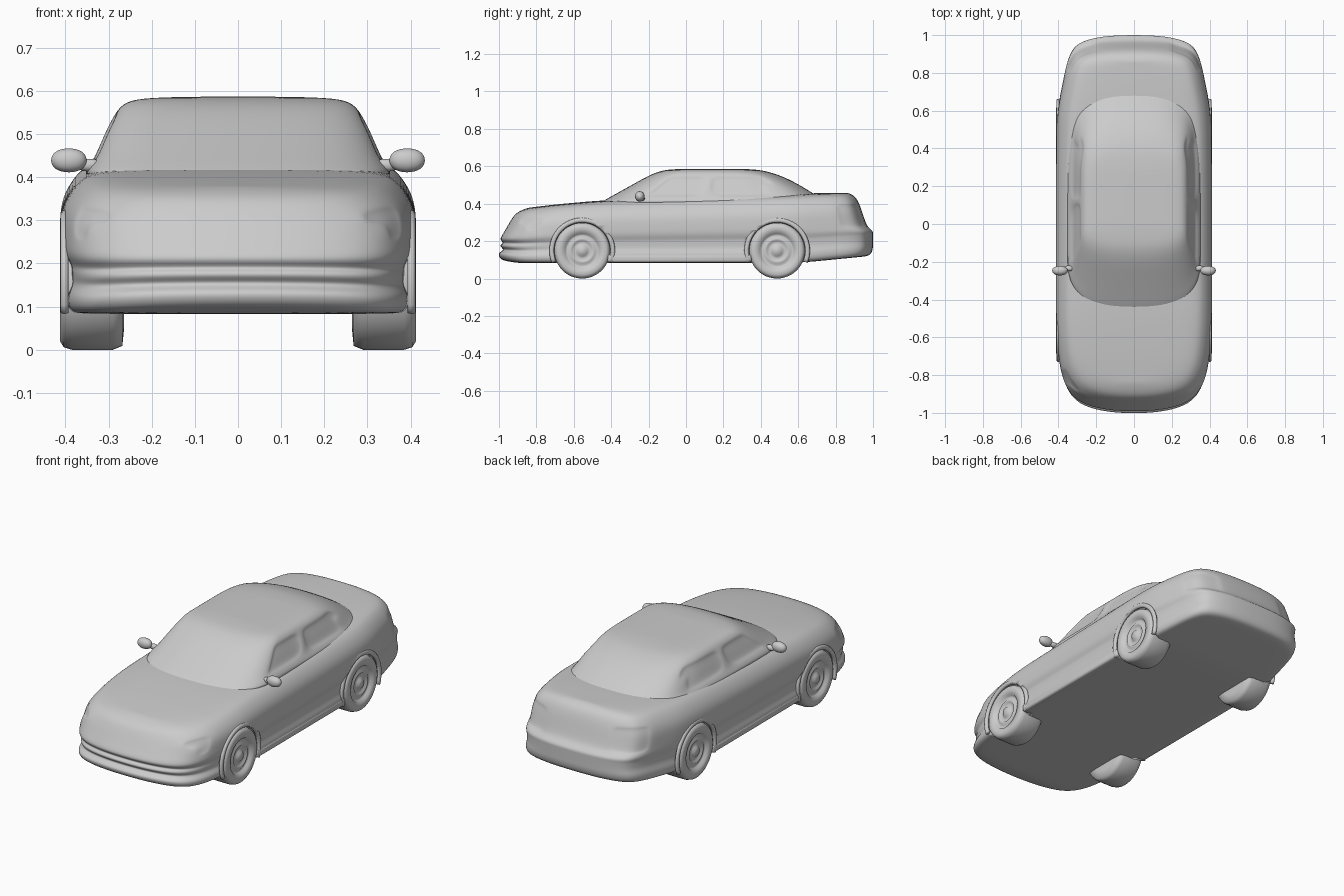
import bpy, bmesh, math
from mathutils import Matrix, Vector

if "Cube" in bpy.data.objects:
    bpy.data.objects.remove(bpy.data.objects["Cube"])


def lerp_table(tab, v):
    for (a, p), (b, q) in zip(tab, tab[1:]):
        if v <= b:
            return p + (q - p) * max(0, (v - a) / (b - a))
    return tab[-1][1]


def finish(name, bm, subsurf=0):
    bmesh.ops.recalc_face_normals(bm, faces=bm.faces)
    me = bpy.data.meshes.new(name)
    bm.to_mesh(me)
    bm.free()
    ob = bpy.data.objects.new(name, me)
    bpy.context.collection.objects.link(ob)
    for p in me.polygons:
        p.use_smooth = True
    if subsurf:
        m = ob.modifiers.new("smooth", 'SUBSURF')
        m.levels = m.render_levels = subsurf
    return ob


def loft(plan, levels, height):
    """Stack plan outlines: plan = (width fraction, length fraction), levels = (t, front, back, half width)."""
    bm = bmesh.new()
    rings = []
    for t, yf, yr, w in levels:
        half = [(f * w, yf + s * (yr - yf)) for f, s in plan]
        pts = half + [(-x, y) for x, y in reversed(half)]
        rings.append([bm.verts.new((x, y, height(t, y))) for x, y in pts])
    n = len(rings[0])
    for a, b in zip(rings, rings[1:]):
        for i in range(n):
            j = (i + 1) % n
            bm.faces.new((a[i], a[j], b[j], b[i]))
    for r in (rings[0], rings[-1]):
        for i in range(n // 2 - 1):
            bm.faces.new((r[i], r[i + 1], r[n - 2 - i], r[n - 1 - i]))
    bmesh.ops.recalc_face_normals(bm, faces=bm.faces)
    return bm


def recess(bm, test, thick, depth):
    for side in (-1, 1):
        fs = [f for f in bm.faces
              if f.calc_center_median().x * side > 0.1 and test(f.calc_center_median(), f.normal)]
        if fs:
            bmesh.ops.inset_region(bm, faces=fs, thickness=thick, depth=depth, use_even_offset=True)


# Lower body: bumpers, sides, bonnet and boot lid
BOTTOM = [(-1, .10), (-.9, .083), (.6, .083), (1, .122)]
TOP = [(-1, .35), (-.9, .366), (-.7, .39), (-.45, .412), (.2, .43), (.7, .45), (.88, .452), (1, .44)]
body_plan = [(.2, 0), (.5, .009), (.72, .026), (.85, .055), (.93, .095), (.97, .145), (1, .22),
             (1, .3), (1, .4), (1, .5), (1, .6), (1, .7), (.99, .79), (.96, .84), (.91, .89),
             (.87, .93), (.80, .965), (.70, .982), (.48, .995), (.2, 1)]
body_levels = [(0, -.95, .94, .36), (.005, -.985, .98, .395), (.06, -1.0, .995, .408), (.14, -1.005, 1.0, .408),
               (.19, -.985, 1.0, .402), (.235, -.975, 1.0, .398), (.28, -.993, 1.0, .398),
               (.33, -.992, 1.0, .399), (.365, -.975, 1.0, .400), (.42, -.993, 1.0, .408),
               (.48, -.992, .972, .413), (.58, -.975, .958, .413), (.73, -.952, .942, .411),
               (.85, -.932, .928, .392), (.95, -.91, .91, .362), (1.0, -.87, .885, .325), (1.02, -.84, .86, .18)]


def body_height(t, y):
    b = lerp_table(BOTTOM, y)
    return b + t * (lerp_table(TOP, y) - b)


bm = loft(body_plan, body_levels, body_height)
# Tail lamp and headlamp recesses
recess(bm, lambda c, n: c.y > .80 and .28 < c.z < .40 and abs(c.x) > .22 and abs(n.z) < .7, .008, -.006)
recess(bm, lambda c, n: c.y < -.80 and .27 < c.z < .335 and abs(c.x) > .26 and abs(n.z) < .7, .007, -.005)
body = finish("car_body", bm, 2)

# Cabin: windscreen, side windows, roof and rear window
cabin_plan = [(.2, 0), (.5, .012), (.78, .045), (.93, .10), (.99, .16), (1, .21), (1, .33), (1, .44),
              (1, .475), (1, .6), (.99, .71), (.965, .78), (.92, .86), (.80, .93), (.5, .985), (.2, 1)]
cabin_levels = [(.38, -.50, .80, .362), (.42, -.435, .745, .352), (.442, -.395, .70, .333), (.50, -.29, .61, .310),
                (.548, -.205, .515, .285), (.571, -.15, .44, .266), (.583, -.10, .38, .232), (.587, 0, .28, .12)]
bm = loft(cabin_plan, cabin_levels, lambda t, y: t)
for lo, hi in ((-.22, .085), (.135, .45)):
    recess(bm, lambda c, n: lo < c.y < hi and .442 < c.z < .55 and abs(n.x) > .75, .010, -.008)
finish("cabin", bm, 2)

# Wheels with dished rims, wheel openings and arch lips
wheel_profile = [(0, .408), (.022, .408), (.03, .398), (.05, .394), (.056, .402), (.066, .402), (.078, .393),
                 (.090, .396), (.096, .409), (.130, .412), (.143, .404), (.149, .385), (.149, .29),
                 (.140, .268), (.1, .264), (0, .264)]
for end, cy in (("front", -.555), ("rear", .487)):
    for side, sx in (("left", 1), ("right", -1)):
        bm = bmesh.new()
        vs = [bm.verts.new((x * sx, cy, .149 + r)) for r, x in wheel_profile]
        es = [bm.edges.new(p) for p in zip(vs, vs[1:])]
        bmesh.ops.spin(bm, geom=vs + es, cent=(0, cy, .149), axis=(1, 0, 0), angle=math.tau, steps=48)
        bmesh.ops.remove_doubles(bm, verts=bm.verts, dist=1e-4)
        finish(f"{end}_{side}_wheel", bm)

        bm = bmesh.new()
        rot = Matrix.Translation((sx * .42, cy, .149)) @ Matrix.Rotation(math.pi / 2, 4, 'Y')
        bmesh.ops.create_cone(bm, cap_ends=True, segments=48, radius1=.154, radius2=.154, depth=.12, matrix=rot)
        cutter = finish(f"{end}_{side}_arch_cutter", bm)
        cutter.hide_render = True
        cutter.hide_set(True)
        m = body.modifiers.new("arch", 'BOOLEAN')
        m.operation, m.solver, m.object = 'DIFFERENCE', 'EXACT', cutter

        # Arch lip swept as a flattened tube
        bm = bmesh.new()
        rings = []
        for k in range(33):
            a = math.radians(-22 + 224 * k / 32)
            ring = []
            for j in range(10):
                b = math.tau * j / 10
                r = .163 + .013 * math.cos(b)
                ring.append(bm.verts.new((sx * (.402 + .010 * math.sin(b)), cy + r * math.cos(a), .149 + r * math.sin(a))))
            rings.append(ring)
        for p, q in zip(rings, rings[1:]):
            for j in range(10):
                bm.faces.new((p[j], p[j - 1], q[j - 1], q[j]))
        bm.faces.new(rings[0])
        bm.faces.new(rings[-1])
        finish(f"{end}_{side}_arch_lip", bm)

# Door mirrors and side sills
for side, sx in (("left", 1), ("right", -1)):
    bm = bmesh.new()
    for c, s in (((.392, -.247, .439), (.098, .060, .066)), ((.345, -.235, .428), (.07, .035, .035))):
        bmesh.ops.create_cube(bm, size=1, matrix=Matrix.Translation((c[0] * sx, c[1], c[2])) @ Matrix.Diagonal((*s, 1)))
    finish(f"{side}_mirror", bm, 3)

    bm = bmesh.new()
    bmesh.ops.create_cube(bm, size=1, matrix=Matrix.Translation((sx * .385, -.035, .107)) @ Matrix.Diagonal((.05, .77, .042, 1)))
    bmesh.ops.bevel(bm, geom=bm.edges[:], offset=.012, segments=3, affect='EDGES', profile=.5)
    finish(f"{side}_sill", bm)

# Keep creases crisp on the cut body
bpy.context.view_layer.objects.active = body
body.select_set(True)
